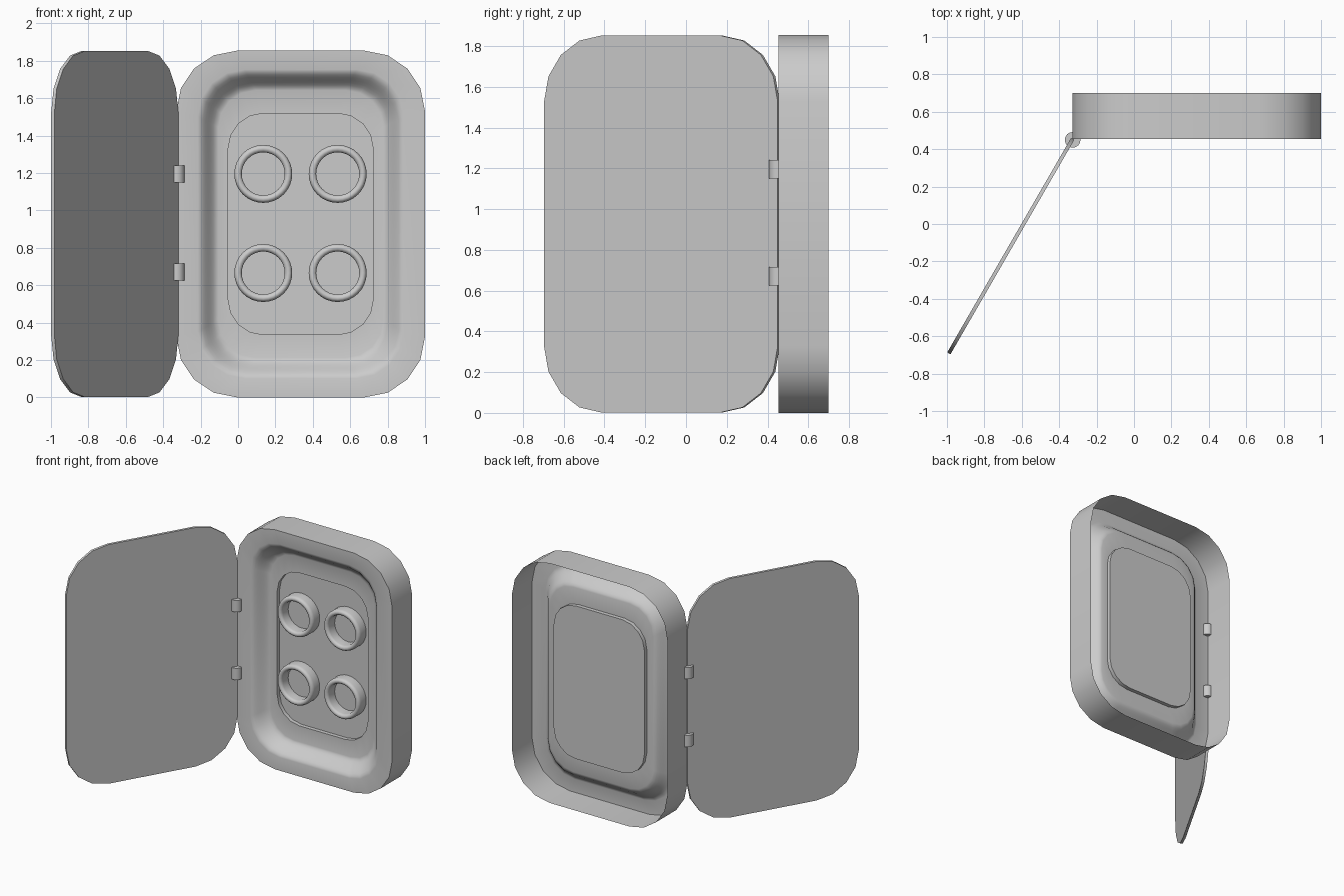
import bpy, bmesh, math
from mathutils import Matrix, Vector

if "Cube" in bpy.data.objects:
    bpy.data.objects.remove(bpy.data.objects["Cube"])

CX, CZ, FRONT, BACK = 0.335, 0.927, 0.455, 0.70


def finish(name, bm, angle=35):
    bmesh.ops.recalc_face_normals(bm, faces=bm.faces)
    me = bpy.data.meshes.new(name)
    bm.to_mesh(me)
    bm.free()
    me.shade_smooth()
    me.set_sharp_from_angle(angle=math.radians(angle))
    ob = bpy.data.objects.new(name, me)
    bpy.context.collection.objects.link(ob)
    return ob


def rounded_rect(bm, hx, hz, r, y, seg=4):
    """Loop of verts in the XZ plane, centred on the origin."""
    loop = []
    for k, (sx, sz) in enumerate([(1, 1), (-1, 1), (-1, -1), (1, -1)]):
        for i in range(seg + 1):
            a = math.pi / 2 * (k + i / seg)
            loop.append(bm.verts.new((sx * (hx - r) + r * math.cos(a), y,
                                      sz * (hz - r) + r * math.sin(a))))
    return loop


def bridge(bm, loops, closed=False):
    pairs = list(zip(loops, loops[1:]))
    if closed:
        pairs.append((loops[-1], loops[0]))
    for a, b in pairs:
        n = len(a)
        for i in range(n):
            j = (i + 1) % n
            bm.faces.new((a[i], a[j], b[j], b[i]))


# Case: thin shell, open at the back, with a soft tray pressed into the front
bm = bmesh.new()
sections = [(0.665, 0.927, 0.325, BACK), (0.665, 0.927, 0.325, FRONT)]
steps = 8
for i in range(steps + 1):
    t = i / steps
    ease = t * t * (3 - 2 * t)
    sections.append((0.55 - 0.11 * t, 0.825 - 0.11 * t, 0.25 - 0.05 * t,
                     FRONT + 0.10 * ease))
# sharp step down to the centre panel
sections += [(0.388, 0.592, 0.19, FRONT + 0.10), (0.388, 0.592, 0.19, FRONT + 0.13)]
loops = [rounded_rect(bm, *s) for s in sections]
bridge(bm, loops)
bm.faces.new(loops[-1])
case = finish("case", bm)
case.location = (CX, 0, CZ)

# Lid: thin plate swung open about the left edge
bm = bmesh.new()
loops = [rounded_rect(bm, 0.662, 0.925, 0.325, y) for y in (-0.01, 0.01)]
bridge(bm, loops)
for loop in loops:
    bm.faces.new(loop)
bmesh.ops.translate(bm, vec=(0.662, 0, 0), verts=bm.verts)
lid = finish("lid", bm)
lid.location = (-0.328, FRONT, CZ)
lid.rotation_euler.z = math.radians(-120)

# Cup rings: lathed tubes with a rounded lip
profile = [(0.155, 0.0), (0.155, 0.062), (0.151, 0.076), (0.142, 0.085),
           (0.130, 0.085), (0.119, 0.078), (0.115, 0.065), (0.115, 0.0)]
for row, z in (("lower", 0.665), ("upper", 1.195)):
    for side, x in (("left", 0.135), ("right", 0.533)):
        bm = bmesh.new()
        n = 32
        loops = [[bm.verts.new((r * math.cos(2 * math.pi * i / n), -h,
                                r * math.sin(2 * math.pi * i / n)))
                  for i in range(n)] for r, h in profile]
        bridge(bm, loops)
        ring = finish(f"ring_{row}_{side}", bm, 50)
        ring.location = (x, FRONT + 0.13, z)

# Hinge barrels
for name, z in (("hinge_lower", 0.67), ("hinge_upper", 1.195)):
    bm = bmesh.new()
    bmesh.ops.create_cone(bm, cap_ends=True, segments=16, radius1=0.042,
                          radius2=0.042, depth=0.09)
    hinge = finish(name, bm)
    hinge.location = (-0.328, 0.45, z)
